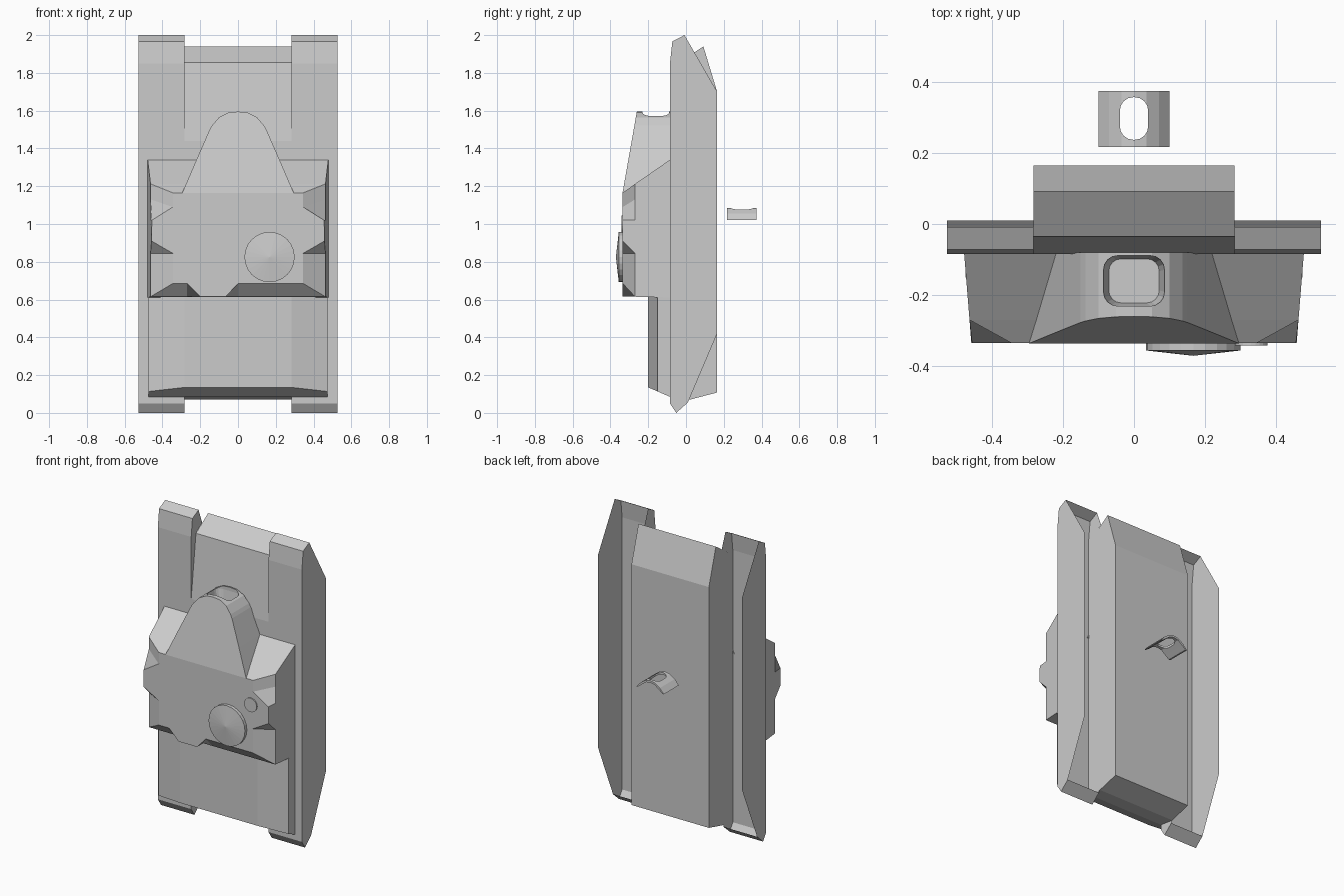
import bpy, bmesh
from math import sin, cos, pi, radians
from mathutils import Vector

if "Cube" in bpy.data.objects:
    bpy.data.objects.remove(bpy.data.objects["Cube"])


def make(name, verts, faces, closed=True):
    me = bpy.data.meshes.new(name)
    me.from_pydata([tuple(v) for v in verts], [], faces)
    bm = bmesh.new()
    bm.from_mesh(me)
    if closed:
        bmesh.ops.remove_doubles(bm, verts=bm.verts, dist=1e-5)
        bmesh.ops.recalc_face_normals(bm, faces=bm.faces)
    bm.to_mesh(me)
    bm.free()
    ob = bpy.data.objects.new(name, me)
    bpy.context.collection.objects.link(ob)
    return ob


def loft(name, rings):
    """Closed solid through rings of equal point count."""
    n = len(rings[0])
    verts = [v for r in rings for v in r]
    faces = [(k*n + i, k*n + (i+1) % n, (k+1)*n + (i+1) % n, (k+1)*n + i)
             for k in range(len(rings)-1) for i in range(n)]
    faces += [tuple(range(n)), tuple(range(len(verts)-n, len(verts)))]
    return make(name, verts, faces)


def cut(ob, cutter):
    m = ob.modifiers.new("cut", 'BOOLEAN')
    m.object = cutter
    m.operation = 'DIFFERENCE'
    m.solver = 'EXACT'
    bpy.context.view_layer.objects.active = ob
    bpy.ops.object.modifier_apply(modifier=m.name)
    bpy.data.objects.remove(cutter)


def rounded(cx, cy, hx, hy, r, z, seg=4):
    """Rounded rectangle ring at height z."""
    pts = []
    for q, (sx, sy) in enumerate([(1, 1), (-1, 1), (-1, -1), (1, -1)]):
        for i in range(seg + 1):
            a = pi/2 * (q + i/seg)
            pts.append((cx + sx*(hx-r) + r*cos(a), cy + sy*(hy-r) + r*sin(a), z))
    return pts


# Central hull, side profile (y, z) extruded across x
hull = [(-.085, .085), (.02, .07), (.165, .108), (.165, 1.70), (.092, 1.94),
        (-.035, 1.855), (-.085, 1.44)]
loft("hull", [[(x, y, z) for y, z in hull] for x in (-.283, .283)])

# Track guards: open-backed sheets, front strip + outer skirt + inner gussets
strip = [(.01, .055), (-.052, 0), (-.085, .05), (-.085, 1.85), (-.072, 1.967), (-.008, 2.0)]
skirt = strip + [(.165, 1.70), (.165, .42)]
top_gusset = [(-.085, 1.44), (-.085, 1.85), (-.072, 1.967), (-.008, 2.0), (.03, 1.9), (-.035, 1.855)]
low_gusset = [(.01, .055), (-.052, 0), (-.085, .05), (-.085, .085), (.015, .075)]
for side, s in (("left", -1), ("right", 1)):
    verts, faces = [], []
    for y, z in strip:
        verts += [(s*.283, y, z), (s*.527, y, z)]
    for i in range(len(strip)-1):
        f = (2*i, 2*i+2, 2*i+3, 2*i+1)
        faces.append(f[::-1] if s > 0 else f)
    for x, poly, flip in ((.527, skirt, 1), (.283, top_gusset, -1), (.283, low_gusset, -1)):
        idx = list(range(len(verts), len(verts) + len(poly)))
        verts += [(s*x, y, z) for y, z in poly]
        faces.append(tuple(idx[::-1] if s*flip > 0 else idx))
    ob = make(side + "_track_guard", verts, faces, closed=False)
    # make each sheet face outward
    bm = bmesh.new()
    bm.from_mesh(ob.data)
    bm.normal_update()
    for f in bm.faces:
        c = f.calc_center_median()
        if abs(f.normal.x) > .9:
            want = Vector((s if abs(c.x) > .5 else -s, 0, 0))
        else:
            want = Vector((0, c.y - .1, (c.z - 1)*.3))
        if f.normal.dot(want) < 0:
            f.normal_flip()
    bm.to_mesh(ob.data)
    bm.free()

# Lower front plate with swept-back sides and sloped bottom edge
plan = [(-.475, -.085), (-.475, -.15), (-.283, -.2), (.283, -.2), (.475, -.15), (.475, -.085)]
loft("front_plate", [[(x, y, .085 - (y + .085)*.435) for x, y in plan],
                     [(x, y, .613) for x, y in plan]])

# Turret: right half outlines at back, shoulder and face, then left half
face_r = [(-.065, .615), (0, .685), (.345, .685), (.345, .845), (.458, .91),
          (.456, 1.02), (.345, 1.09), (.345, 1.165), (.295, 1.165)]
mid_r = [(-.065, .615), (0, .615), (.463, .615), (.463, .845), (.463, .845),
         (.463, 1.02), (.463, 1.13), (.463, 1.212), (.28, 1.212)]
back_r = [(-.065, .61), (0, .61), (.478, .61), (.478, .845), (.478, .845),
          (.478, 1.02), (.478, 1.13), (.478, 1.34), (.22, 1.34)]


def full(half):
    left = [(-x if abs(x) > .07 else -.27 + (-.0 if x == 0 else .07), z) for x, z in half]
    return half + left[::-1]


# loft bands plus face caps, with coincident points merged
rings = [[(x, y, z) for x, z in full(h)]
         for h, y in ((back_r, -.085), (mid_r, -.27), (face_r, -.335))]
loft("turret", rings)

# Arched gun housing with sloped front and a rounded socket on top
half = [(.295, 1.165), (.22, 1.34), (.15, 1.5), (.137, 1.522), (.10, 1.565), (.05, 1.59)]
arch = half + [(0, 1.595)] + [(-x, z) for x, z in half[::-1]]
housing = loft("gun_housing", [[(x, -.08, z) for x, z in arch],
                               [(x, -.336 + (z - 1.165)*.176, z) for x, z in arch]])
cut(housing, loft("socket_cutter", [rounded(0, -.16, .071, .062, .035, 1.50),
                                    rounded(0, -.16, .086, .071, .04, 1.57),
                                    rounded(0, -.16, .086, .071, .04, 1.65)]))

# Detached saddle piece behind the hull, arched sheet with oval hole
out = [(-.1, 1.022), (-.07, 1.055), (-.035, 1.079), (0, 1.086), (.035, 1.079), (.07, 1.055), (.1, 1.022)]
inn = [(x*.9, z - .012 if abs(x) < .09 else z) for x, z in out[::-1]]
saddle = loft("saddle", [[(x, y, z) for x, z in out + inn] for y in (.217, .374)])
cut(saddle, loft("hole_cutter", [rounded(0, .297, .04, .06, .038, z) for z in (1.0, 1.12)]))


# Round hatches on the turret face
def disc(name, x, z, r, y0, y1, apex, n=24):
    ring = [(x + r*cos(2*pi*i/n), z + r*sin(2*pi*i/n)) for i in range(n)]
    verts = [(a, y, b) for y in (y0, y1) for a, b in ring] + [(x, apex, z)]
    faces = [(i, (i+1) % n, n + (i+1) % n, n + i) for i in range(n)]
    faces += [(n + i, n + (i+1) % n, 2*n) for i in range(n)] + [tuple(range(n))]
    make(name, verts, faces)


disc("main_hatch", .167, .825, .133, -.334, -.356, -.371)
disc("small_hatch", .33, 1.0, .046, -.334, -.342, -.342)
